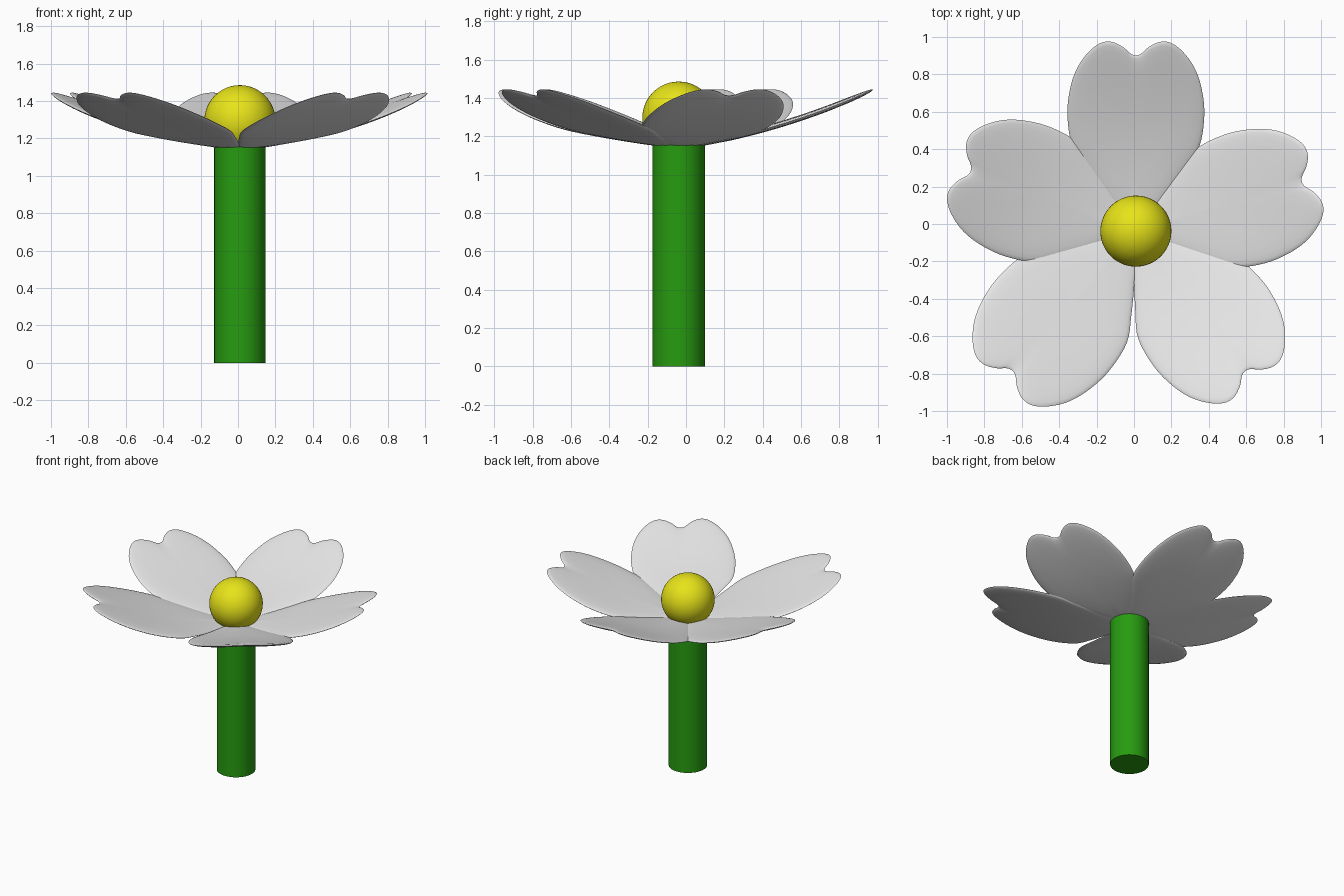
import bpy, bmesh, math
from mathutils import Vector, Matrix

cube = bpy.data.objects.get("Cube")
if cube:
    bpy.data.objects.remove(cube, do_unlink=True)

CENTRE = Vector((0.01, -0.038, 0))


def material(name, rgb):
    mat = bpy.data.materials.new(name)
    mat.use_nodes = True
    mat.diffuse_color = (*rgb, 1)
    mat.node_tree.nodes["Principled BSDF"].inputs["Base Color"].default_value = (*rgb, 1)
    return mat


def add_object(name, bm, mat):
    bmesh.ops.recalc_face_normals(bm, faces=bm.faces)
    mesh = bpy.data.meshes.new(name)
    bm.to_mesh(mesh)
    bm.free()
    mesh.materials.append(mat)
    obj = bpy.data.objects.new(name, mesh)
    bpy.context.collection.objects.link(obj)
    bpy.ops.object.select_all(action="DESELECT")
    obj.select_set(True)
    bpy.context.view_layer.objects.active = obj
    bpy.ops.object.shade_smooth_by_angle(angle=math.radians(40))
    return obj


def smooth_loop(points, steps=5):
    """Closed Catmull-Rom curve through the points."""
    n, out = len(points), []
    for i in range(n):
        a, b, c, d = (points[(i + k) % n] for k in (-1, 0, 1, 2))
        for s in range(steps):
            t = s / steps
            out.append(0.5 * (2 * b + (c - a) * t + (2 * a - 5 * b + 4 * c - d) * t ** 2
                              + (3 * b - a - 3 * c + d) * t ** 3))
    return out


white = material("petal white", (0.8, 0.8, 0.8))
yellow = material("centre yellow", (0.8, 0.77, 0.01))
green = material("stem green", (0.02, 0.33, 0.005))

# Stem
STEM_TOP = 1.17
bm = bmesh.new()
bmesh.ops.create_cone(bm, cap_ends=True, segments=48, radius1=0.137, radius2=0.137, depth=STEM_TOP)
add_object("stem", bm, green).location = CENTRE + Vector((0, 0, STEM_TOP / 2))

# Round flower centre
bm = bmesh.new()
bmesh.ops.create_uvsphere(bm, u_segments=48, v_segments=24, radius=0.19)
add_object("flower_centre", bm, yellow).location = CENTRE + Vector((0, 0, 1.295))

# Notched petal outline: distance from the centre, half width
half = [(0.06, 0.065), (0.2, 0.168), (0.33, 0.262), (0.455, 0.34), (0.62, 0.366),
        (0.76, 0.352), (0.87, 0.315), (0.955, 0.255), (1.005, 0.19), (1.012, 0.13),
        (0.985, 0.07), (0.95, 0.03)]
profile = [Vector((-0.01, 0))] + [Vector(p) for p in half] + [Vector((0.94, 0))]
profile += [Vector((r, -w)) for r, w in reversed(half)]
outline = smooth_loop(profile)
MIDDLE = Vector((0.55, 0))


def petal_point(flat, shrink, side):
    """Point on the upper or lower skin of the upward-curving petal."""
    p = MIDDLE + (flat - MIDDLE) * shrink
    t = max(p.x - 0.1, 0)
    thickness = 0.016 * math.sqrt(1 - shrink ** 6)
    return (p.x, p.y, 1.16 + 0.171 * t + 0.152 * t * t + side * thickness)


def make_petal(name, angle, scale):
    bm = bmesh.new()
    n = len(outline)
    rim = [bm.verts.new(petal_point(p, 1, 0)) for p in outline]
    for side in (1, -1):
        ring = rim
        for shrink in (0.985, 0.95, 0.88, 0.75, 0.5, 0.25):
            inner = [bm.verts.new(petal_point(p, shrink, side)) for p in outline]
            for i in range(n):
                j = (i + 1) % n
                bm.faces.new((ring[i], ring[j], inner[j], inner[i]))
            ring = inner
        tip = bm.verts.new(petal_point(MIDDLE, 0, side))
        for i in range(n):
            bm.faces.new((ring[i], ring[(i + 1) % n], tip))
    turn = Matrix.Rotation(math.radians(angle), 4, "Z") @ Matrix.Diagonal((scale, scale, 1, 1))
    bm.transform(Matrix.Translation(CENTRE) @ turn)
    add_object(name, bm, white)


# Five petals, slightly unevenly spread
for name, angle, scale in (("back_petal", 90, 1.0), ("left_petal", 16.5, 0.985),
                           ("front_left_petal", -52, 1.01), ("front_right_petal", 228.5, 1.06),
                           ("right_petal", 160, 1.0)):
    make_petal(name, angle, scale)
